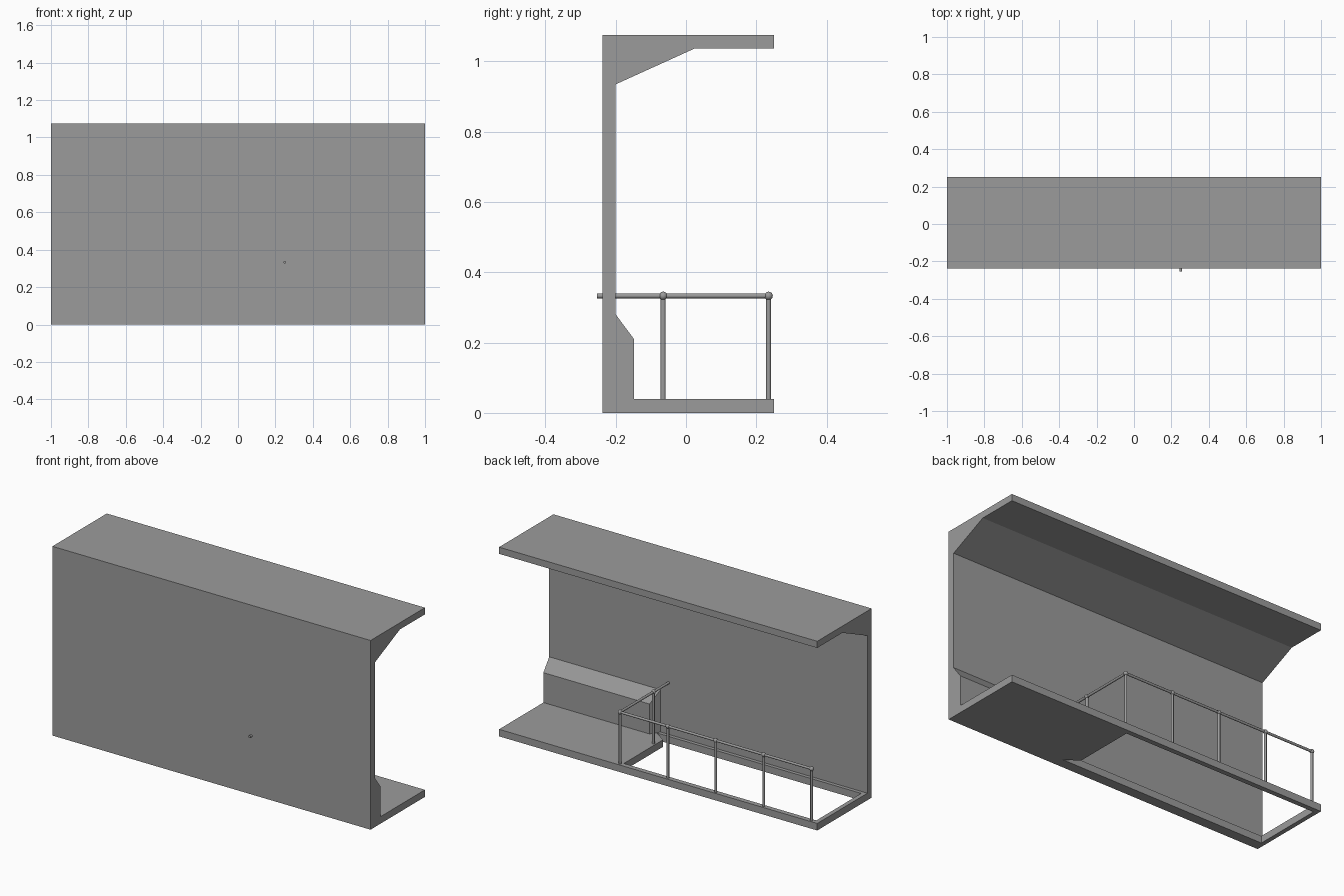
import bpy, bmesh, math
from mathutils import Vector

cube = bpy.data.objects.get("Cube")
if cube:
    bpy.data.objects.remove(cube)

GREY = (0.33, 0.33, 0.33, 1)
mat = bpy.data.materials.new("concrete_grey")
mat.use_nodes = True
mat.diffuse_color = GREY
mat.node_tree.nodes["Principled BSDF"].inputs["Base Color"].default_value = GREY


def finish(name, bm):
    bmesh.ops.recalc_face_normals(bm, faces=bm.faces)
    mesh = bpy.data.meshes.new(name)
    bm.to_mesh(mesh)
    bm.free()
    mesh.materials.append(mat)
    obj = bpy.data.objects.new(name, mesh)
    bpy.context.collection.objects.link(obj)
    return obj


def prism(name, points, offset):
    """Extrude a flat outline along an offset."""
    bm = bmesh.new()
    face = bm.faces.new([bm.verts.new(p) for p in points])
    new = bmesh.ops.extrude_face_region(bm, geom=[face])["geom"]
    bmesh.ops.translate(bm, vec=offset,
                        verts=[v for v in new if isinstance(v, bmesh.types.BMVert)])
    return finish(name, bm)


def smooth(obj):
    bpy.ops.object.select_all(action="DESELECT")
    obj.select_set(True)
    bpy.context.view_layer.objects.active = obj
    bpy.ops.object.shade_smooth_by_angle(angle=math.radians(40))


def bar(name, start, end, radius):
    """Round bar between two points."""
    a, b = Vector(start), Vector(end)
    bm = bmesh.new()
    bmesh.ops.create_cone(bm, cap_ends=True, segments=16, radius1=radius,
                          radius2=radius, depth=(b - a).length)
    obj = finish(name, bm)
    obj.location = (a + b) / 2
    obj.rotation_euler = (b - a).to_track_quat("Z", "Y").to_euler()
    smooth(obj)


def ball(name, centre, radius):
    bm = bmesh.new()
    bmesh.ops.create_uvsphere(bm, u_segments=16, v_segments=10, radius=radius)
    obj = finish(name, bm)
    obj.location = centre
    smooth(obj)


# Wall, floor and roof slab with its sloped haunch, as one section
FLOOR, TOP, FRONT, INNER, BACK = 0.04, 1.075, -0.238, -0.2, 0.25
section = [(FRONT, 0), (BACK, 0), (BACK, FLOOR), (INNER, FLOOR), (INNER, 0.935),
           (0.025, 1.037), (BACK, 1.037), (BACK, TOP), (FRONT, TOP)]
shell = prism("wall_floor_and_roof", [(-1, y, z) for y, z in section], (2, 0, 0))

# Stair opening through the floor
opening = [(-0.975, 0.222), (-0.975, -0.18), (0.31, -0.18), (0.235, -0.13), (0.235, 0.222)]
cutter = prism("opening_cutter", [(x, y, -0.1) for x, y in opening], (0, 0, 0.2))
cutter.hide_render = True
cut = shell.modifiers.new("opening", "BOOLEAN")
cut.operation = "DIFFERENCE"
cut.solver = "EXACT"
cut.object = cutter
bpy.context.view_layer.objects.active = shell
bpy.ops.object.modifier_apply(modifier=cut.name)
bpy.data.objects.remove(cutter)

# Plinth along the wall, with a slanted inner end
plinth = [(INNER, FLOOR), (-0.148, FLOOR), (-0.148, 0.21), (INNER, 0.28)]
base = prism("wall_plinth", [(1, y, z) for y, z in plinth], (-0.667, 0, 0))
for v in base.data.vertices:
    if v.co.x < 0.5 and v.co.y < -0.19:
        v.co.x = 0.3

# Railing round the opening
RAIL_Z, RAIL_X, RAIL_Y, STEP = 0.333, 0.25, 0.235, 0.301
posts = [(RAIL_X - i * STEP, RAIL_Y) for i in range(5)] + [(RAIL_X, -0.065)]
for i, (x, y) in enumerate(posts, 1):
    bar(f"railing_post_{i}", (x, y, FLOOR), (x, y, RAIL_Z), 0.007)
    ball(f"railing_joint_{i}", (x, y, RAIL_Z), 0.012)
bar("long_handrail", (RAIL_X, RAIL_Y, RAIL_Z), (posts[4][0], RAIL_Y, RAIL_Z), 0.007)
bar("short_handrail", (RAIL_X, -0.253, RAIL_Z), (RAIL_X, RAIL_Y, RAIL_Z), 0.007)
